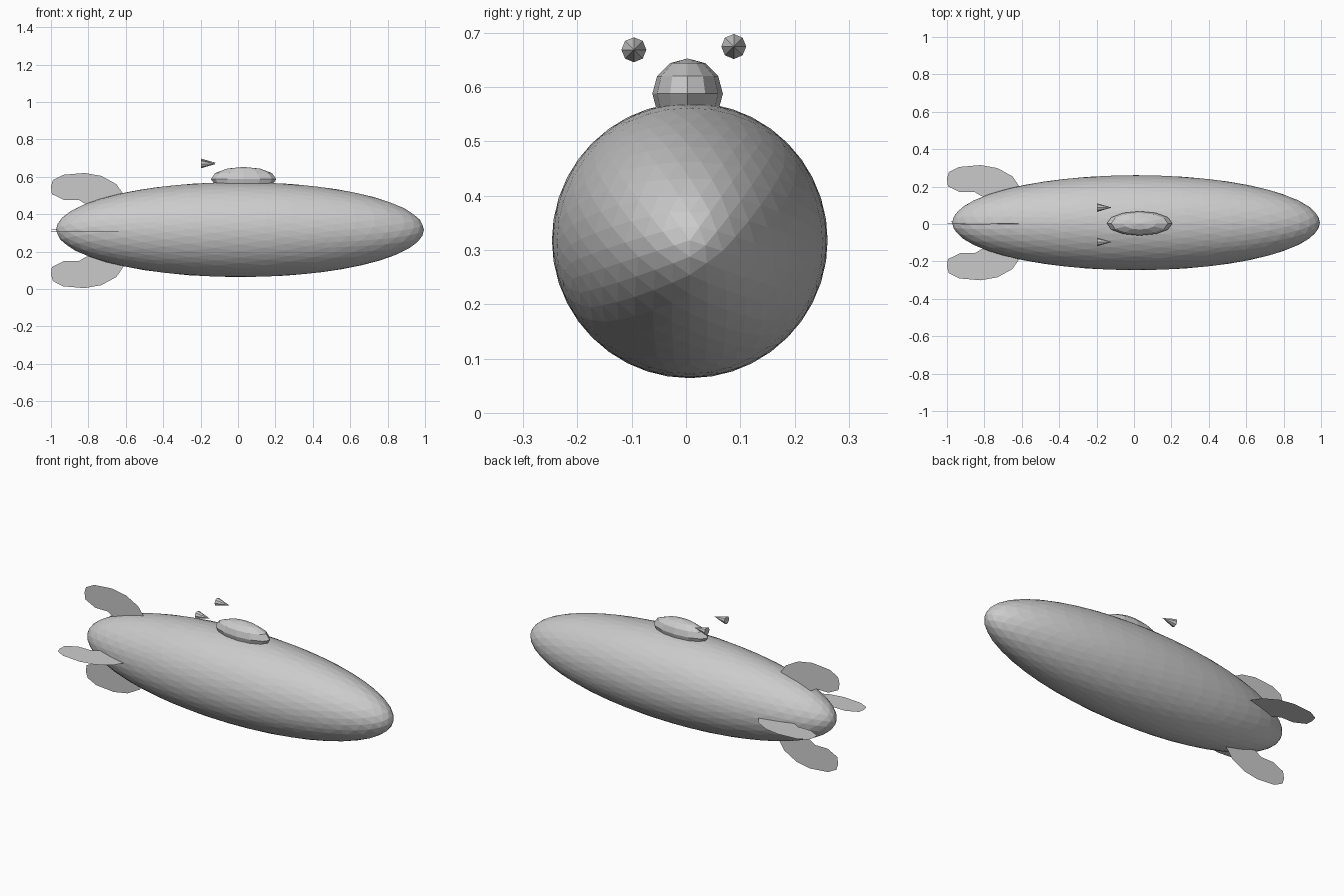
import bpy
import bmesh
import math
from mathutils import Matrix, Vector

cube = bpy.data.objects.get("Cube")
if cube:
    bpy.data.objects.remove(cube, do_unlink=True)

grey = bpy.data.materials.new("plain grey")
grey.use_nodes = True
grey.diffuse_color = (0.6, 0.6, 0.6, 1)
grey.node_tree.nodes["Principled BSDF"].inputs["Base Color"].default_value = grey.diffuse_color

AXIS = Vector((0.011, 0.007, 0.318))  # centre line of the hull


def add_part(name, bm, location, scale=(1, 1, 1)):
    """Turn a bmesh into a flat-shaded object."""
    bmesh.ops.scale(bm, vec=scale, verts=bm.verts)
    mesh = bpy.data.meshes.new(name)
    bm.to_mesh(mesh)
    bm.free()
    mesh.materials.append(grey)
    obj = bpy.data.objects.new(name, mesh)
    obj.location = location
    bpy.context.collection.objects.link(obj)
    return obj


POLE_TO_X = Matrix.Rotation(math.radians(90), 4, "Y")

# Long faceted hull
bm = bmesh.new()
bmesh.ops.create_icosphere(bm, subdivisions=4, radius=1, matrix=POLE_TO_X)
add_part("hull", bm, AXIS, (0.983, 0.254, 0.254))

# Low cabin dome sitting on the hull
bm = bmesh.new()
bmesh.ops.create_uvsphere(bm, u_segments=12, v_segments=6, radius=1)
add_part("cabin", bm, (0.03, 0.003, 0.588), (0.175, 0.065, 0.065))

# Two small cones floating beside the cabin, tips forward
for name, y, z in (("right_cone", -0.096, 0.669), ("left_cone", 0.088, 0.675)):
    bm = bmesh.new()
    bmesh.ops.create_cone(bm, cap_ends=True, segments=8, radius1=0.023,
                          radius2=0, depth=0.08, matrix=POLE_TO_X)
    add_part(name, bm, (-0.158, y, z))

# Four thin tail fins: outline as (x, distance from hull axis)
FIN = [(-0.61, 0.19), (-0.65, 0.248), (-0.73, 0.292), (-0.82, 0.308),
       (-0.935, 0.298), (-0.99, 0.27), (-1.0, 0.235), (-0.995, 0.195),
       (-0.93, 0.163), (-0.85, 0.163), (-0.82, 0.145), (-0.79, 0.13)]
TWIST = math.radians(1.6)
for i, name in enumerate(("top_fin", "right_fin", "bottom_fin", "left_fin")):
    bm = bmesh.new()
    bm.faces.new([bm.verts.new((x - AXIS.x, 0, r)) for x, r in FIN])
    turn = Matrix.Rotation(i * math.pi / 2 + TWIST, 3, "X")
    bmesh.ops.rotate(bm, cent=(0, 0, 0), matrix=turn, verts=bm.verts)
    add_part(name, bm, AXIS - Vector((0, 0, 0.005)))
